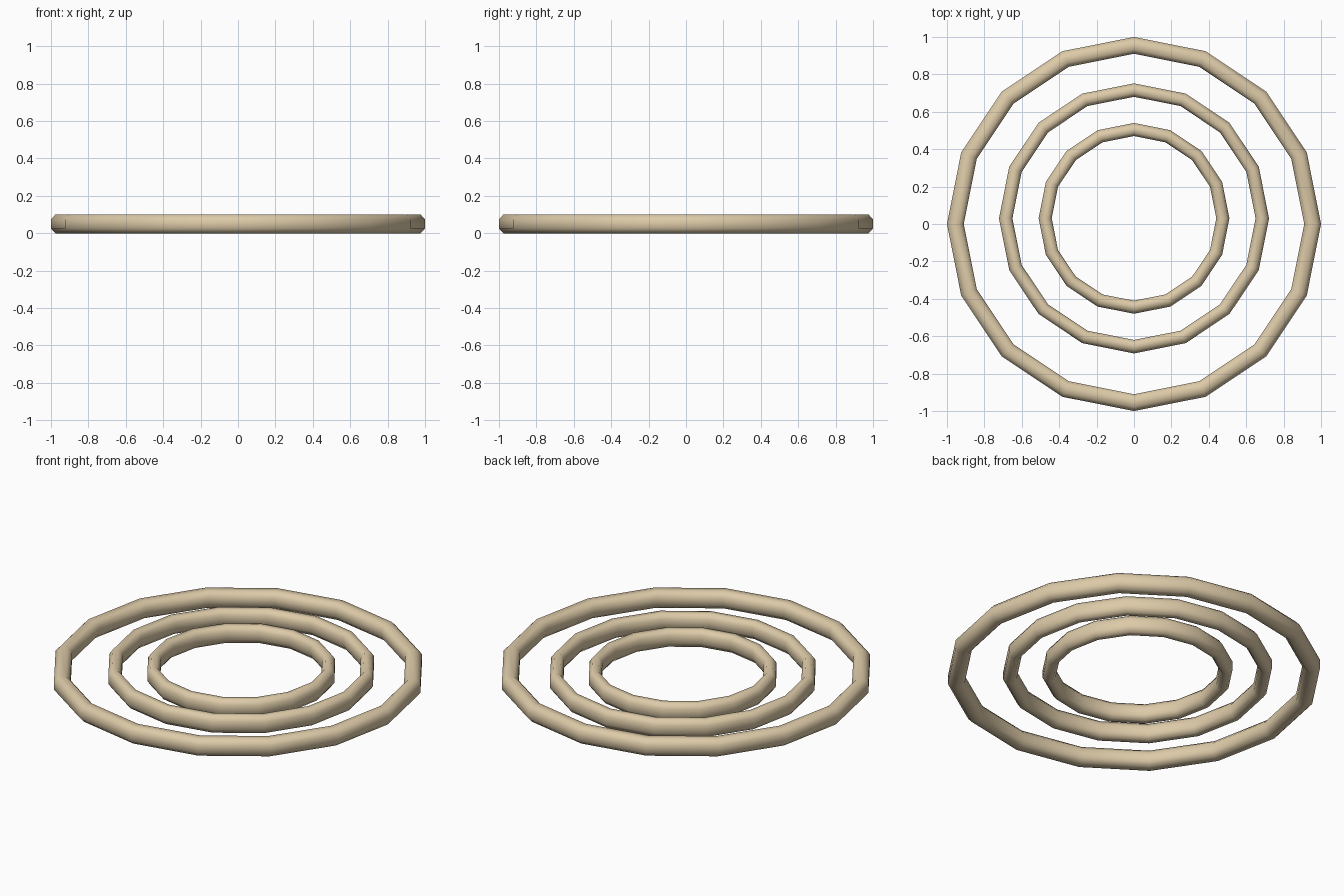
import bpy, bmesh, math

if "Cube" in bpy.data.objects:
    bpy.data.objects.remove(bpy.data.objects["Cube"])

tan = bpy.data.materials.new("warm tan")
tan.diffuse_color = (0.72, 0.59, 0.39, 1)
tan.use_nodes = True
tan.node_tree.nodes["Principled BSDF"].inputs["Base Color"].default_value = tan.diffuse_color

SIDES = 16
HEIGHT = 0.10


def ring(name, r_out, r_in, cy):
    """16-sided ring with a chamfered eight-point cross-section."""
    w, c, cz = r_out - r_in, 0.26 * (r_out - r_in), 0.026
    profile = [(r_in + c, 0), (r_out - c, 0), (r_out, cz), (r_out, HEIGHT - cz),
               (r_out - c, HEIGHT), (r_in + c, HEIGHT), (r_in, HEIGHT - cz), (r_in, cz)]
    bm = bmesh.new()
    loops = []
    for i in range(SIDES):
        a = 2 * math.pi * i / SIDES
        loops.append([bm.verts.new((r * math.cos(a), r * math.sin(a), z)) for r, z in profile])
    n = len(profile)
    for i in range(SIDES):
        p, q = loops[i], loops[(i + 1) % SIDES]
        for j in range(n):
            k = (j + 1) % n
            bm.faces.new((p[j], q[j], q[k], p[k])).smooth = True
    bmesh.ops.recalc_face_normals(bm, faces=bm.faces)
    mesh = bpy.data.meshes.new(name)
    bm.to_mesh(mesh)
    bm.free()
    mesh.materials.append(tan)
    ob = bpy.data.objects.new(name, mesh)
    ob.location = (0, cy, 0)
    bpy.context.collection.objects.link(ob)


# Three nested rings; the inner two sit slightly off centre
ring("outer_ring", 1.0, 0.91, 0.0)
ring("middle_ring", 0.722, 0.65, 0.03)
ring("inner_ring", 0.51, 0.44, 0.03)
